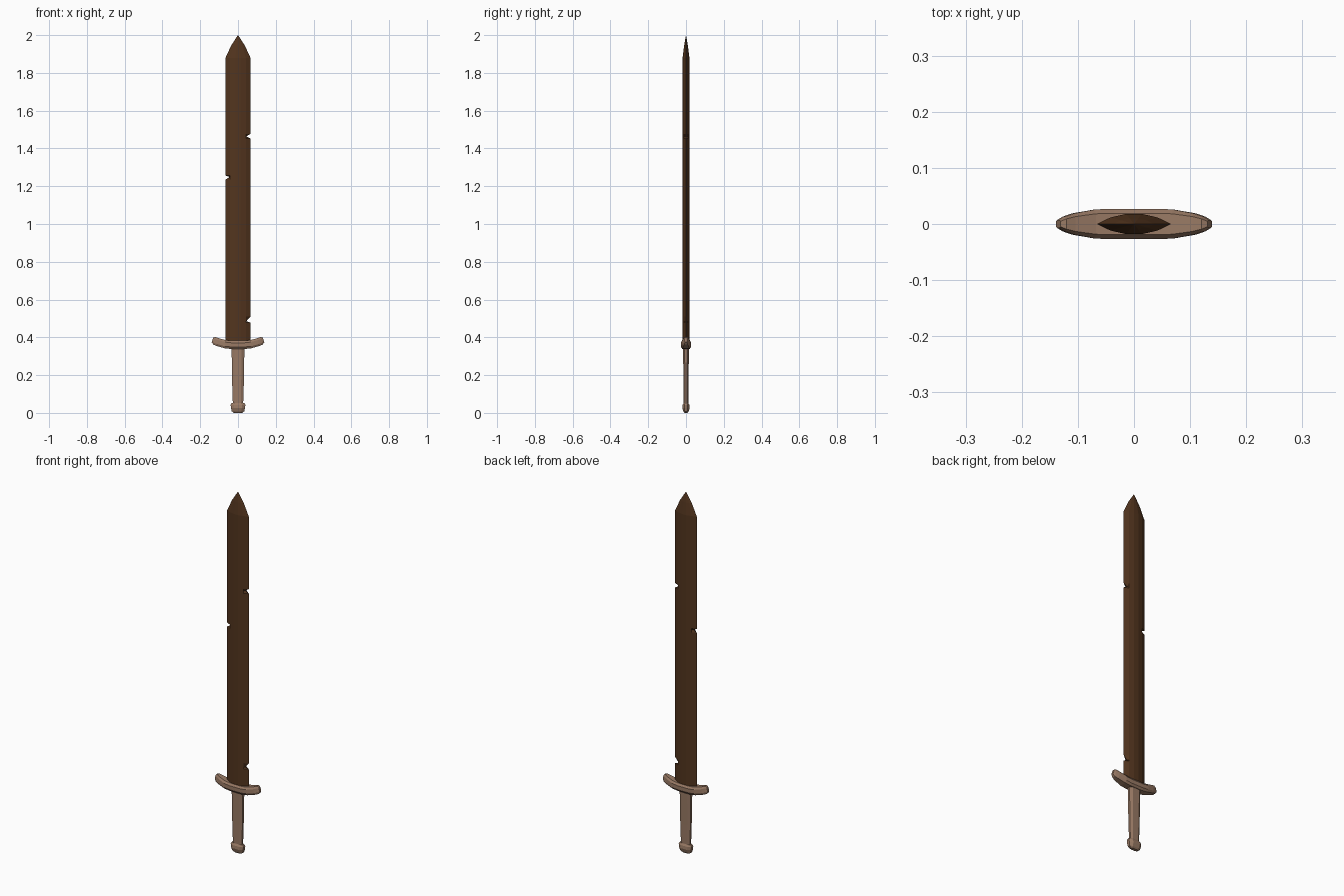
import bpy, bmesh

if "Cube" in bpy.data.objects:
    bpy.data.objects.remove(bpy.data.objects["Cube"])


def material(name, rgb):
    m = bpy.data.materials.new(name)
    m.diffuse_color = (*rgb, 1)
    m.use_nodes = True
    m.node_tree.nodes["Principled BSDF"].inputs["Base Color"].default_value = m.diffuse_color
    return m


def loft(name, rings, mat):
    """Skin a list of equal-length point rings and cap both ends."""
    bm = bmesh.new()
    rows = [[bm.verts.new(p) for p in ring] for ring in rings]
    n = len(rows[0])
    for a, b in zip(rows, rows[1:]):
        for i in range(n):
            j = (i + 1) % n
            bm.faces.new((a[i], a[j], b[j], b[i]))
    bm.faces.new(rows[0][::-1])
    bm.faces.new(rows[-1])
    bmesh.ops.remove_doubles(bm, verts=bm.verts, dist=1e-5)
    bmesh.ops.recalc_face_normals(bm, faces=bm.faces)
    me = bpy.data.meshes.new(name)
    bm.to_mesh(me)
    bm.free()
    ob = bpy.data.objects.new(name, me)
    bpy.context.collection.objects.link(ob)
    me.materials.append(mat)
    return ob


rust = material("rusted_iron", (0.085, 0.035, 0.013))
bronze = material("worn_bronze", (0.32, 0.195, 0.13))


# Blade: ridged section, edges nicked inward at three places
def blade_ring(z, left, right, s=1.0):
    k, t = 0.042 * s, 0.018 * s
    return [(-left, 0, z), (-k, -0.65 * t, z), (-k / 3, -t, z), (k / 3, -t, z),
            (k, -0.65 * t, z), (right, 0, z), (k, 0.65 * t, z), (k / 3, t, z),
            (-k / 3, t, z), (-k, 0.65 * t, z)]


W, N = 0.066, 0.044
rows = [(0.36, W, W), (0.478, W, W), (0.485, W, N), (0.51, W, W),
        (1.235, W, W), (1.249, N, W), (1.256, W, W),
        (1.452, W, W), (1.464, W, N), (1.477, W, W), (1.88, W, W)]
rings = [blade_ring(*r) for r in rows]
for z, w in [(1.945, 0.036), (2.0, 0.0005)]:
    rings.append(blade_ring(z, w, w, w / W))
loft("blade", rings, rust)


# Crossguard: chamfered bar curving up toward tapered ends
def guard_ring(x, xt, zb, zt, y):
    section = [(-1, 0.25), (-0.7, 0), (0.7, 0), (1, 0.25),
               (1, 0.75), (0.7, 1), (-0.7, 1), (-1, 0.75)]
    return [(x + (xt - x) * v, y * u, zb + (zt - zb) * v) for u, v in section]


half = [(0.035, 0.035, 0.338, 0.382, 0.027), (0.07, 0.068, 0.342, 0.386, 0.026),
        (0.112, 0.104, 0.354, 0.396, 0.019), (0.130, 0.120, 0.361, 0.402, 0.013),
        (0.139, 0.131, 0.374, 0.399, 0.007)]
stations = [(-a, -b, *r) for a, b, *r in half[::-1]] + half
loft("crossguard", [guard_ring(*s) for s in stations], bronze)


# Grip and pommel: flattened octagonal sections
def oval_ring(z, x, y):
    return [(x * u, y * v, z) for u, v in
            [(1, 0.45), (0.55, 1), (-0.55, 1), (-1, 0.45),
             (-1, -0.45), (-0.55, -1), (0.55, -1), (1, -0.45)]]


loft("grip", [oval_ring(*r) for r in
              [(0.04, 0.027, 0.012), (0.16, 0.031, 0.013), (0.35, 0.034, 0.016)]], bronze)
loft("pommel", [oval_ring(*r) for r in
                [(0.0, 0.022, 0.008), (0.008, 0.033, 0.014), (0.026, 0.037, 0.020),
                 (0.042, 0.039, 0.018), (0.052, 0.034, 0.012)]], bronze)
